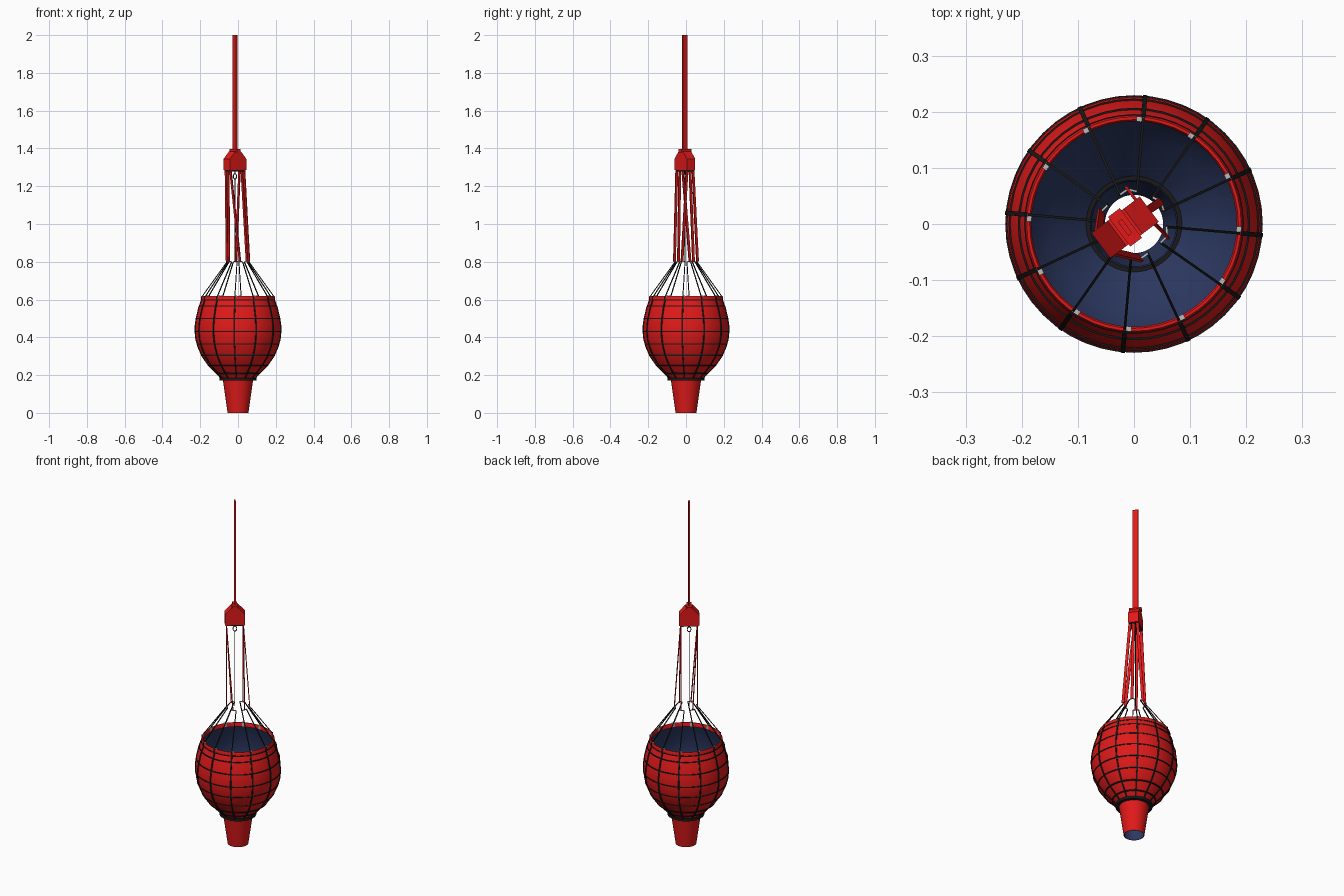
import bpy, bmesh, math
from mathutils import Vector, Matrix

if "Cube" in bpy.data.objects:
    bpy.data.objects.remove(bpy.data.objects["Cube"])

def mat(name, c):
    m = bpy.data.materials.new(name)
    m.diffuse_color = (*c, 1)
    m.use_nodes = True
    m.node_tree.nodes["Principled BSDF"].inputs["Base Color"].default_value = m.diffuse_color
    return m

RED = mat("red_fabric", (0.75, 0.01, 0.01))
BLUE = mat("dark_lining", (0.025, 0.04, 0.12))
BLACK = mat("black_webbing", (0.01, 0.01, 0.01))
GREY = mat("metal", (0.5, 0.5, 0.5))

def finish(bm, name, m, smooth=True):
    bmesh.ops.recalc_face_normals(bm, faces=bm.faces)
    me = bpy.data.meshes.new(name)
    bm.to_mesh(me)
    bm.free()
    ob = bpy.data.objects.new(name, me)
    bpy.context.collection.objects.link(ob)
    me.materials.append(m)
    if smooth:
        bpy.context.view_layer.objects.active = ob
        ob.select_set(True)
        bpy.ops.object.shade_smooth_by_angle(angle=math.radians(35))
        ob.select_set(False)
    return ob

def lathe(bm, profile, closed=False, n=48):
    rings = [[bm.verts.new((r * math.cos(2 * math.pi * i / n), r * math.sin(2 * math.pi * i / n), z))
              for i in range(n)] for r, z in profile]
    pairs = list(zip(rings, rings[1:])) + ([(rings[-1], rings[0])] if closed else [])
    for a, b in pairs:
        for i in range(n):
            j = (i + 1) % n
            bm.faces.new((a[i], a[j], b[j], b[i]))

def hoop(bm, r, z, w, h):
    lathe(bm, [(r - w, z - h), (r + w, z - h), (r + w, z + h), (r - w, z + h)], True)

def bar(bm, a, b, w, t, side):
    # rectangular bar from a to b, width w along side, thickness t
    a, b, s = Vector(a), Vector(b), Vector(side)
    d = (b - a).normalized()
    s = (s - d * s.dot(d)).normalized()
    k = d.cross(s)
    M = Matrix((s * w, k * t, b - a)).transposed().to_4x4()
    M.translation = (a + b) / 2
    bmesh.ops.create_cube(bm, size=1, matrix=M)

def polar(r, deg, z):
    t = math.radians(deg)
    return Vector((r * math.cos(t), r * math.sin(t), z))

# bucket shell, spout and lining
shell = [(0.088, 0.18), (0.105, 0.20), (0.155, 0.25), (0.190, 0.30), (0.212, 0.35), (0.223, 0.39),
         (0.227, 0.43), (0.226, 0.465), (0.221, 0.50), (0.208, 0.555), (0.192, 0.60)]
bm = bmesh.new()
lathe(bm, shell)
finish(bm, "bucket_shell", RED)
bm = bmesh.new()
lathe(bm, [(0.052, 0), (0.055, 0), (0.080, 0.175), (0.088, 0.18)])
finish(bm, "spout", RED)
bm = bmesh.new()
lathe(bm, [(0.052, 0), (0.076, 0.175)] + [(r - 0.005, z + 0.002) for r, z in shell])
finish(bm, "inner_lining", BLUE)

# top rim and spout collar
bm = bmesh.new()
lathe(bm, [(0.183, 0.595), (0.194, 0.595), (0.194, 0.612), (0.191, 0.618), (0.186, 0.618), (0.183, 0.612)], True)
finish(bm, "top_rim", RED)
bm = bmesh.new()
hoop(bm, 0.088, 0.178, 0.010, 0.007)
finish(bm, "spout_collar", BLACK)

# horizontal hoops
def radius(z):
    for (r0, z0), (r1, z1) in zip(shell, shell[1:]):
        if z0 <= z <= z1:
            return r0 + (r1 - r0) * (z - z0) / (z1 - z0)
bm = bmesh.new()
for z in (0.21, 0.25, 0.305, 0.365, 0.43, 0.50, 0.565, 0.597):
    hoop(bm, radius(z), z, 0.0025, 0.003)
finish(bm, "shell_hoops", BLACK)

# vertical webbing, rim clips and suspension cables
web, clips, cables, links = (bmesh.new() for _ in range(4))
for k in range(12):
    a = 25 + 30 * k
    tangent = polar(1, a + 90, 0)
    for (r0, z0), (r1, z1) in zip(shell, shell[1:]):
        bar(web, polar(r0 + 0.001, a, z0), polar(r1 + 0.001, a, z1), 0.008, 0.005, tangent)
    bar(web, polar(0.194, a, 0.595), polar(0.194, a, 0.617), 0.008, 0.004, tangent)
    bar(clips, polar(0.187, a + 1.5, 0.597), polar(0.187, a + 1.5, 0.621), 0.014, 0.009, tangent)
    bar(cables, polar(0.194, a, 0.612), polar(0.058, a, 0.80), 0.0045, 0.0045, tangent)
    if k % 2 == 0:
        mid = polar(0.063, a + 15, 0.803)
        for e in (a, a + 30):
            bar(links, polar(0.058, e, 0.80), mid, 0.004, 0.004, (0, 0, 1))
finish(web, "vertical_webbing", BLACK, False)
finish(clips, "rim_clips", GREY, False)
finish(cables, "suspension_cables", BLACK, False)
finish(links, "cable_links", GREY, False)

# control head, turned about the vertical axis
T = Matrix.Translation((-0.016, -0.006, 0)) @ Matrix.Rotation(math.radians(37), 4, 'Z')
def head_point(u, v, z):
    return T @ Vector((u, v, z))
U = T.to_3x3() @ Vector((1, 0, 0))
V = T.to_3x3() @ Vector((0, 1, 0))
outline = [(-0.054, 1.285), (0.054, 1.285), (0.054, 1.345), (0.018, 1.385), (-0.018, 1.385), (-0.054, 1.345)]
bm = bmesh.new()
f = bm.faces.new([bm.verts.new(head_point(u, -0.028, z)) for u, z in outline])
ext = bmesh.ops.extrude_face_region(bm, geom=[f])
bmesh.ops.translate(bm, vec=V * 0.056, verts=[v for v in ext["geom"] if isinstance(v, bmesh.types.BMVert)])
finish(bm, "control_head", RED, False)
bm = bmesh.new()
bar(bm, head_point(0, 0, 1.279), head_point(0, 0, 1.287), 0.100, 0.050, U)
finish(bm, "head_base_plate", BLACK, False)
bm = bmesh.new()
bar(bm, head_point(0, 0, 1.378), head_point(0, 0, 1.396), 0.026, 0.066, U)
finish(bm, "lifting_lug", RED, False)

# flat lifting strap
bm = bmesh.new()
bar(bm, head_point(0, 0, 1.39), head_point(0, 0, 2.0), 0.009, 0.031, U)
finish(bm, "lifting_strap", RED, False)

# six lower straps, three from each end of the head
bm = bmesh.new()
for a, u, v in ((40, 0.045, 0), (100, 0.045, 0.02), (340, 0.045, -0.02),
                (220, -0.045, 0), (160, -0.045, 0.02), (280, -0.045, -0.02)):
    bar(bm, polar(0.062, a, 0.80), head_point(u, v, 1.285), 0.015, 0.005, V)
finish(bm, "lower_straps", RED, False)

# trip line with its ring
bm = bmesh.new()
bar(bm, head_point(0, 0, 0.80), head_point(0, 0, 1.24), 0.003, 0.003, U)
for k in range(12):
    p, q = (head_point(0.010 * math.cos(t), 0, 1.252 + 0.015 * math.sin(t))
            for t in (k * math.pi / 6, (k + 1) * math.pi / 6))
    bar(bm, p, q, 0.004, 0.004, V)
bar(bm, head_point(0, 0, 1.267), head_point(0, 0, 1.282), 0.005, 0.005, U)
finish(bm, "trip_line", BLACK, False)
